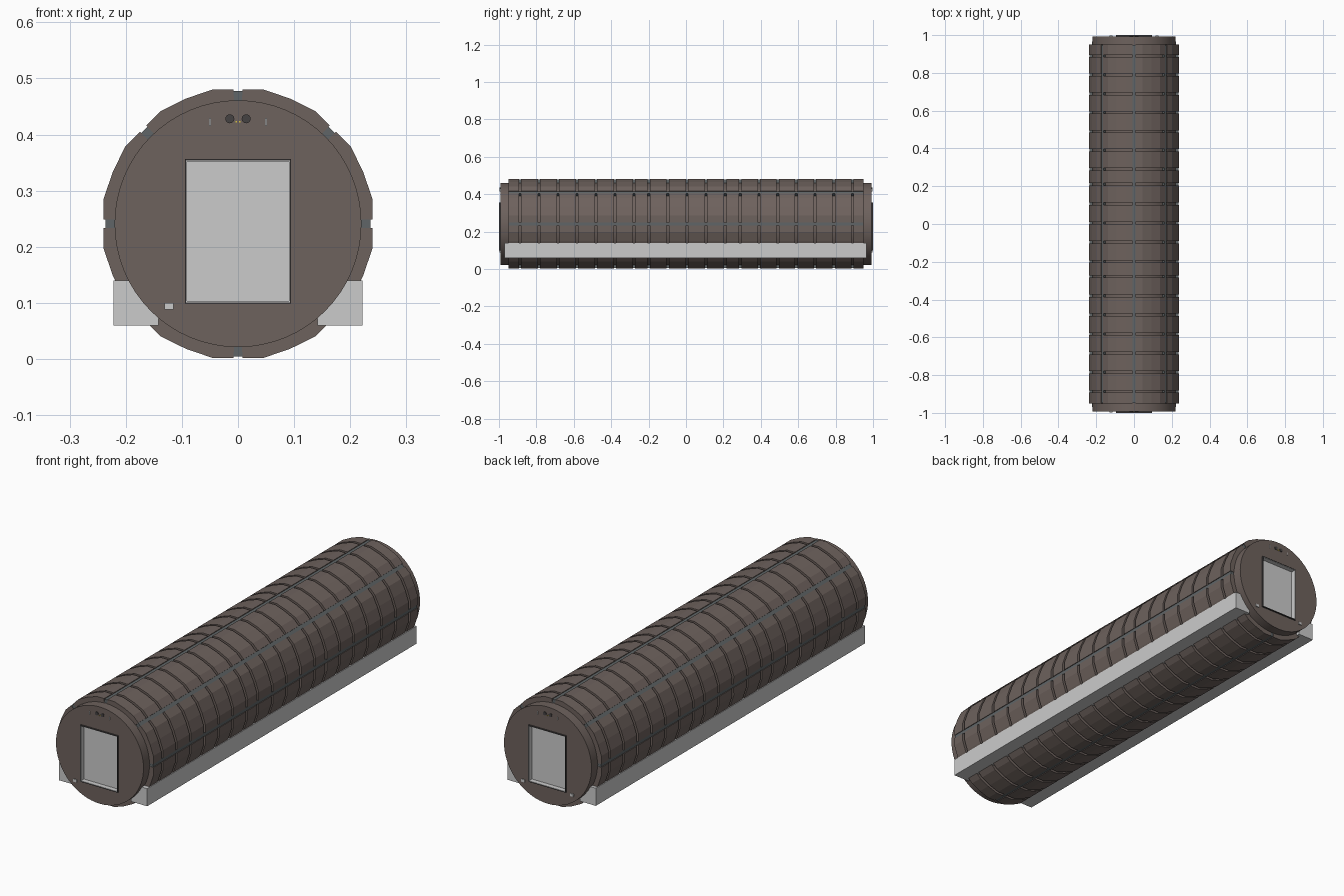
import bpy, bmesh
from math import sin, cos, pi, radians
from mathutils import Matrix

if "Cube" in bpy.data.objects:
    bpy.data.objects.remove(bpy.data.objects["Cube"])

ZC = 0.241          # height of the tube's axis
CORE_R = 0.22


def material(name, rgb):
    m = bpy.data.materials.new(name)
    m.diffuse_color = (*rgb, 1)
    m.use_nodes = True
    m.node_tree.nodes["Principled BSDF"].inputs["Base Color"].default_value = m.diffuse_color
    return m


HULL = material("hull_brown", (0.155, 0.122, 0.11))
STRIP = material("slate_strip", (0.115, 0.13, 0.135))
DARK = material("dark_fitting", (0.06, 0.055, 0.055))
YELLOW = material("yellow_marker", (0.7, 0.55, 0.05))


def finish(name, bm, mat=None):
    bmesh.ops.recalc_face_normals(bm, faces=bm.faces)
    me = bpy.data.meshes.new(name)
    bm.to_mesh(me)
    bm.free()
    ob = bpy.data.objects.new(name, me)
    bpy.context.collection.objects.link(ob)
    if mat:
        me.materials.append(mat)
    return ob


def add_box(bm, x0, x1, y0, y1, z0, z1):
    size = Matrix.Diagonal((x1 - x0, y1 - y0, z1 - z0, 1))
    place = Matrix.Translation(((x0 + x1) / 2, (y0 + y1) / 2, (z0 + z1) / 2))
    bmesh.ops.create_cube(bm, size=1, matrix=place @ size)


def box(name, *bounds, mat=None):
    bm = bmesh.new()
    add_box(bm, *bounds)
    return finish(name, bm, mat)


def add_cylinder(bm, x, y, z, r, length, segments):
    m = Matrix.Translation((x, y, z)) @ Matrix.Rotation(pi / 2, 4, 'X')
    bmesh.ops.create_cone(bm, cap_ends=True, segments=segments, radius1=r,
                          radius2=r, depth=length, matrix=m)


def prism(bm, outline, y0, y1):
    """Extrude an (x, z) outline along y."""
    a = [bm.verts.new((x, y0, z)) for x, z in outline]
    b = [bm.verts.new((x, y1, z)) for x, z in outline]
    bm.faces.new(a)
    bm.faces.new(b[::-1])
    for i in range(len(a)):
        j = (i + 1) % len(a)
        bm.faces.new((a[i], b[i], b[j], a[j]))


def polar(deg, r):
    return r * sin(radians(deg)), ZC + r * cos(radians(deg))


def mirrored_y(y0, y1, side):
    return sorted((y0 * side, y1 * side))


# smooth inner core with a shallow hatch recess in both ends
bm = bmesh.new()
add_cylinder(bm, 0, 0, ZC, CORE_R, 1.986, 64)
core = finish("core_tube", bm, HULL)
bm = bmesh.new()
for s in (-1, 1):
    add_box(bm, -0.0925, 0.0925, *mirrored_y(0.972, 1.1, s), 0.101, 0.354)
cutter = finish("recess_cutter", bm)
cutter.hide_render = True
mod = core.modifiers.new("recess", 'BOOLEAN')
mod.operation, mod.object, mod.solver = 'DIFFERENCE', cutter, 'EXACT'
bpy.context.view_layer.objects.active = core
core.select_set(True)
bpy.ops.object.modifier_apply(modifier="recess")
bpy.ops.object.shade_smooth_by_angle(angle=radians(30))
bpy.data.objects.remove(cutter)

# faceted hull panels: eight sectors, split by ring grooves
grooves = [0.29 + 0.1 * k for k in range(6, -1, -1)]
grooves += [0.21, 0.107, 0.005, -0.097, -0.199]
grooves += [-0.278 - 0.1015 * k for k in range(7)]
edges = [0.95 + 0.006] + grooves + [-0.95 - 0.006]
bm = bmesh.new()
flat = 0.2395
corner = flat / cos(radians(10.5))
for k in range(8):
    a = 45 * k
    outer = [(1.9, flat), (10.5, corner), (22.5, 0.2415), (34.5, corner), (43.1, flat)]
    inner = [(d, 0.216) for d in (43.1, 34.5, 22.5, 10.5, 1.9)]
    outline = [polar(a + d, r) for d, r in outer + inner]
    for y1, y0 in zip(edges, edges[1:]):
        prism(bm, outline, y0 + 0.006, y1 - 0.006)
finish("hull_panels", bm, HULL)

# long strips running in the channels between panel sectors
bm = bmesh.new()
for k in range(8):
    outline = [polar(45 * k + d, r) for d, r in
               ((-2, 0.216), (-2, 0.2365), (2, 0.2365), (2, 0.216))]
    prism(bm, outline, -0.948, 0.948)
finish("channel_strips", bm, STRIP)

# support rails
for side, s in (("left", -1), ("right", 1)):
    x0, x1 = sorted((0.142 * s, 0.222 * s))
    box(side + "_rail", x0, x1, -0.97, 0.965, 0.06, 0.14)


def frame(name, w, z0, z1, t, ys, mat=None):
    """Rectangular border standing out of an end face."""
    bm = bmesh.new()
    add_box(bm, -w, -w + t, *ys, z0, z1)
    add_box(bm, w - t, w, *ys, z0, z1)
    add_box(bm, -w + t, w - t, *ys, z0, z0 + t)
    add_box(bm, -w + t, w - t, *ys, z1 - t, z1)
    return finish(name, bm, mat)


# end fittings
for end, s in (("front", -1), ("back", 1)):
    # hatch: dark border, pale lining and recessed door
    frame(end + "_hatch_border", 0.0945, 0.099, 0.356, 0.002,
          mirrored_y(0.985, 1.0, s), DARK)
    frame(end + "_hatch_lining", 0.0925, 0.101, 0.354, 0.002,
          mirrored_y(0.974, 0.999, s))
    box(end + "_hatch_door", -0.092, 0.092, *mirrored_y(0.97, 0.977, s), 0.1015, 0.3535)

    # pair of round lamps above the hatch
    bm = bmesh.new()
    for x in (-0.0145, 0.0145):
        add_cylinder(bm, x, 0.993 * s, 0.428, 0.008, 0.006, 16)
    finish(end + "_lamps", bm, DARK)

    # small yellow markers between the lamps
    bm = bmesh.new()
    for x in (-0.003, 0.003):
        add_box(bm, x - 0.0015, x + 0.0015, *mirrored_y(0.99, 0.995, s), 0.421, 0.424)
    finish(end + "_markers", bm, YELLOW)

    # pale upright bars beside the lamps
    bm = bmesh.new()
    for x in (-0.05, 0.05):
        add_box(bm, x - 0.0015, x + 0.0015, *mirrored_y(0.99, 0.996, s), 0.415, 0.429)
    finish(end + "_upright_bars", bm)

    # control boxes low beside the hatch (one in front, two behind)
    for i, x in enumerate((-0.123,) if s < 0 else (-0.123, 0.123)):
        box(f"{end}_control_box_{i + 1}", x - 0.008, x + 0.008,
            *mirrored_y(0.988, 0.997, s), 0.088, 0.1)
